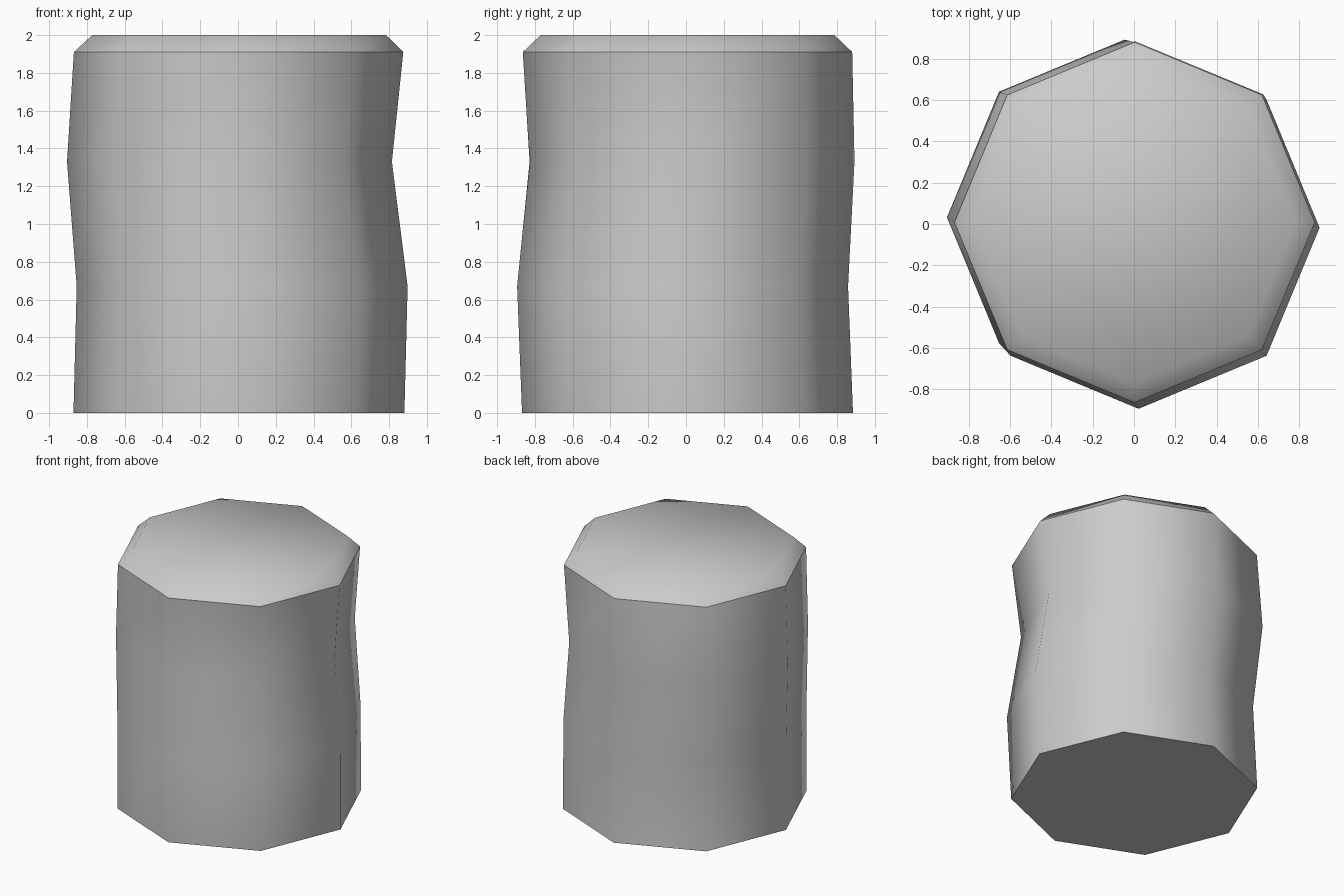
import bpy, bmesh, math

cube = bpy.data.objects.get("Cube")
if cube:
    bpy.data.objects.remove(cube, do_unlink=True)

# Plain grey
grey = bpy.data.materials.new("plain_grey")
grey.use_nodes = True
grey.diffuse_color = (0.6, 0.6, 0.6, 1)
grey.node_tree.nodes["Principled BSDF"].inputs["Base Color"].default_value = (0.6, 0.6, 0.6, 1)

# Wavy eight-sided trunk: centre x, centre y, height, radius of each ring
SIDES = 8
sections = [(0.005, 0.008, 0, 0.876), (0.022, -0.018, 0.67, 0.876),
            (-0.045, 0.032, 1.33, 0.86), (0.003, 0.008, 1.91, 0.872),
            (0.006, 0.008, 2, 0.778)]
bm = bmesh.new()
rings = []
for cx, cy, z, r in sections:
    angles = [math.tau * i / SIDES for i in range(SIDES)]
    rings.append([bm.verts.new((cx + r * math.cos(a), cy + r * math.sin(a), z)) for a in angles])

# Walls, chamfer and caps
for low, high in zip(rings, rings[1:]):
    for i in range(SIDES):
        j = (i + 1) % SIDES
        bm.faces.new((low[i], low[j], high[j], high[i]))
bm.faces.new(rings[0][::-1])
bm.faces.new(rings[-1])
for face in bm.faces:
    face.smooth = True

# Crisp edges around the base and below the chamfer
for ring in (rings[0], rings[3]):
    for i in range(SIDES):
        bm.edges.get((ring[i], ring[(i + 1) % SIDES])).smooth = False

mesh = bpy.data.meshes.new("trunk")
bm.to_mesh(mesh)
bm.free()
mesh.materials.append(grey)
trunk = bpy.data.objects.new("trunk", mesh)
bpy.context.collection.objects.link(trunk)
